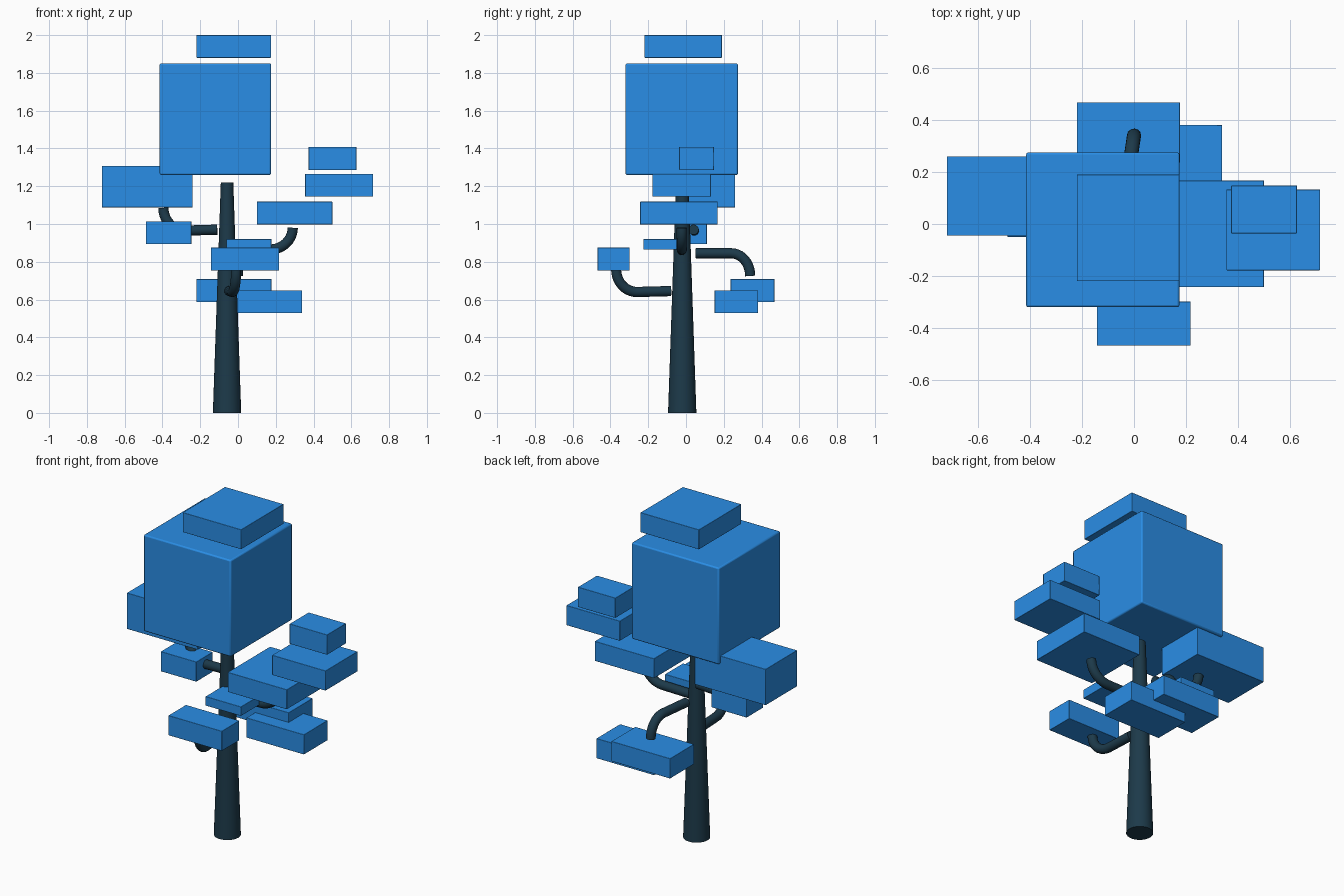
import bpy, math
from mathutils import Vector

if "Cube" in bpy.data.objects:
    bpy.data.objects.remove(bpy.data.objects["Cube"])


def material(name, rgb):
    m = bpy.data.materials.new(name)
    m.diffuse_color = (*rgb, 1)
    m.use_nodes = True
    m.node_tree.nodes["Principled BSDF"].inputs["Base Color"].default_value = m.diffuse_color
    return m


LEAF = material("leaf_blue", (0.023, 0.27, 0.79))
BARK = material("bark_dark", (0.012, 0.042, 0.068))


def leaf_block(name, x, y, z, bevel=0.002):
    """Box from its (min, max) range on each axis."""
    bpy.ops.mesh.primitive_cube_add(size=1, location=[sum(r) / 2 for r in (x, y, z)])
    o = bpy.context.object
    o.name = name
    o.scale = [r[1] - r[0] for r in (x, y, z)]
    bpy.ops.object.transform_apply(location=False, rotation=False, scale=True)
    b = o.modifiers.new("soft_edge", "BEVEL")
    b.width, b.segments = bevel, 2
    o.data.materials.append(LEAF)
    bpy.ops.object.shade_smooth_by_angle(angle=math.radians(30))


def branch(name, start, bend, end, radius=0.027):
    """Straight limb to the bend, then a quarter turn up or down to the end."""
    start, bend, end = Vector(start), Vector(bend), Vector(end)
    out = Vector((end.x - bend.x, end.y - bend.y, 0))
    rise = Vector((0, 0, end.z - bend.z))
    pts = [start]
    for i in range(11):
        a = math.pi / 2 * i / 10
        pts.append(bend + out * math.sin(a) + rise * (1 - math.cos(a)))
    cu = bpy.data.curves.new(name, "CURVE")
    cu.dimensions = "3D"
    cu.bevel_depth, cu.bevel_resolution, cu.use_fill_caps = radius, 6, True
    s = cu.splines.new("POLY")
    s.points.add(len(pts) - 1)
    for p, co in zip(s.points, pts):
        p.co = (*co, 1)
    s.use_smooth = True
    o = bpy.data.objects.new(name, cu)
    bpy.context.collection.objects.link(o)
    cu.materials.append(BARK)


# Tapered trunk
bpy.ops.mesh.primitive_cone_add(vertices=32, radius1=0.075, radius2=0.033,
                                depth=1.22, location=(-0.058, -0.02, 0.61))
trunk = bpy.context.object
trunk.name = "trunk"
trunk.data.materials.append(BARK)
bpy.ops.object.shade_smooth_by_angle(angle=math.radians(30))

# Curved branches
branch("branch_right", (-0.04, -0.022, 0.862), (0.17, -0.022, 0.865), (0.29, -0.022, 0.98))
branch("branch_left", (-0.11, 0.04, 0.97), (-0.28, 0.043, 0.965), (-0.395, 0.085, 1.085))
branch("branch_front", (-0.045, -0.08, 0.645), (-0.03, -0.26, 0.64), (-0.01, -0.37, 0.76))
branch("branch_back", (-0.038, 0.053, 0.845), (-0.015, 0.24, 0.845), (0.0, 0.34, 0.725))

# Main crown and cap
leaf_block("crown", (-0.415, 0.175), (-0.32, 0.275), (1.26, 1.85), 0.008)
leaf_block("crown_cap", (-0.22, 0.175), (-0.22, 0.19), (1.88, 2.0))
# Left clumps
leaf_block("leaves_left_upper", (-0.72, -0.24), (-0.045, 0.26), (1.088, 1.308))
leaf_block("leaves_left_lower", (-0.487, -0.247), (-0.05, 0.11), (0.893, 1.014))
# Right stepped clumps
leaf_block("leaves_right_low", (0.10, 0.50), (-0.243, 0.167), (0.998, 1.118))
leaf_block("leaves_right_mid", (0.355, 0.716), (-0.178, 0.132), (1.145, 1.266))
leaf_block("leaves_right_top", (0.374, 0.627), (-0.036, 0.148), (1.286, 1.408))
# Front clumps
leaf_block("leaves_front", (-0.143, 0.218), (-0.468, -0.298), (0.754, 0.875))
leaf_block("leaves_front_inner", (-0.062, 0.177), (-0.225, -0.05), (0.864, 0.92))
# Back clumps
leaf_block("leaves_back", (-0.22, 0.177), (0.236, 0.468), (0.586, 0.708))
leaf_block("leaves_back_low", (-0.05, 0.339), (0.152, 0.381), (0.528, 0.649))
